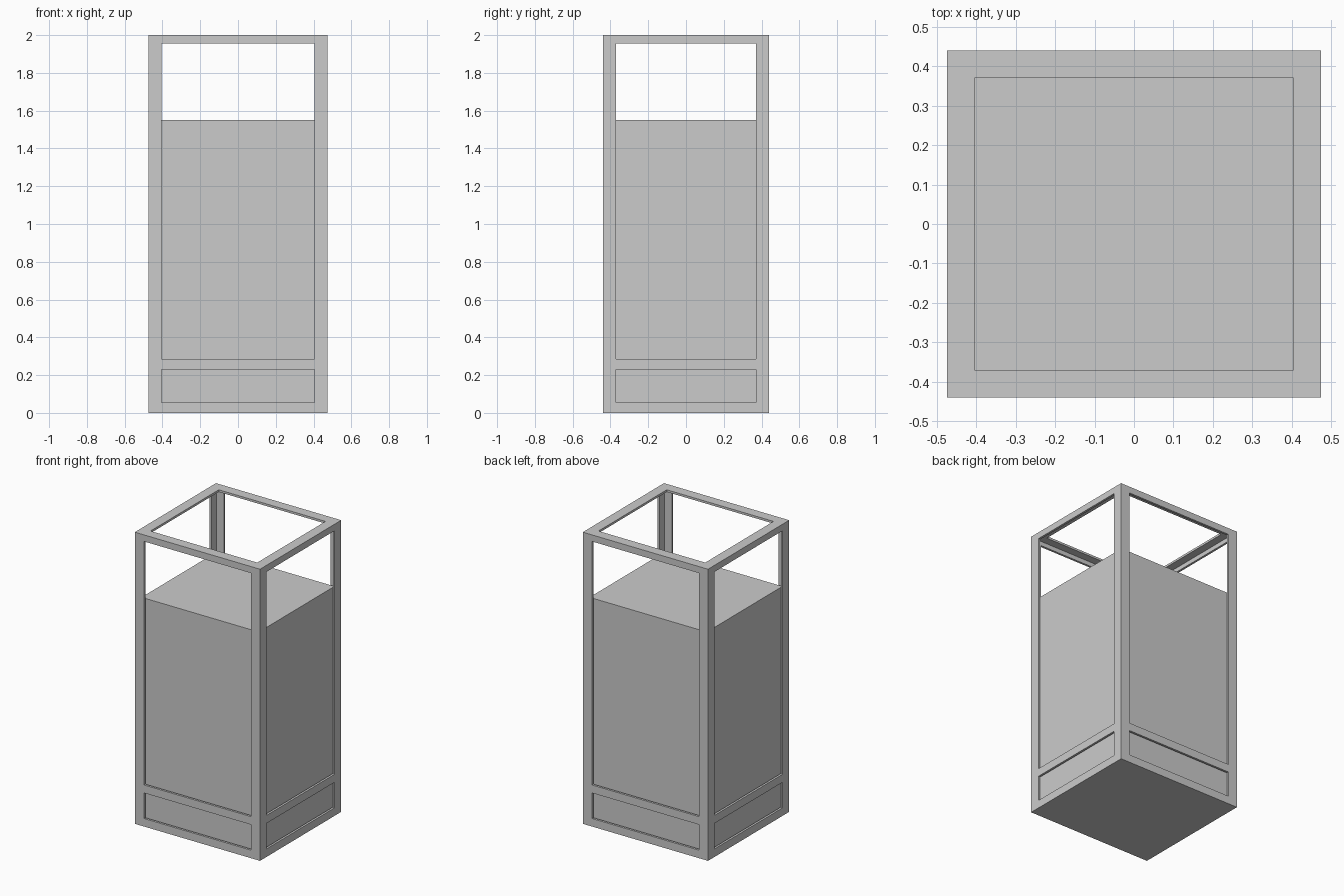
import bpy, bmesh
from mathutils import Matrix, Vector

if "Cube" in bpy.data.objects:
    bpy.data.objects.remove(bpy.data.objects["Cube"])

HX, HY, H = 0.475, 0.44, 2.0      # half width, half depth, height
POST, T = 0.07, 0.015             # visible strip width, sheet thickness


def box(name, lo, hi):
    lo, hi = Vector(lo), Vector(hi)
    bm = bmesh.new()
    size = Matrix.Diagonal((*(hi - lo), 1))
    bmesh.ops.create_cube(bm, size=1, matrix=Matrix.Translation((lo + hi) / 2) @ size)
    mesh = bpy.data.meshes.new(name)
    bm.to_mesh(mesh)
    bm.free()
    ob = bpy.data.objects.new(name, mesh)
    bpy.context.collection.objects.link(ob)
    return ob


# Thin angle-section frame: a hollow box with windows cut in the walls and top
frame = box("frame", (-HX, -HY, 0), (HX, HY, H))
ix, iy = HX - POST, HY - POST
cutters = [box("cavity_cutter", (-HX + T, -HY + T, T), (HX - T, HY - T, H - T)),
           box("top_cutter", (-ix, -iy, 1.0), (ix, iy, H + 0.1))]
for z0, z1 in ((0.055, 0.23), (0.285, 1.955)):
    cutters.append(box("front_back_cutter", (-ix, -1, z0), (ix, 1, z1)))
    cutters.append(box("side_cutter", (-1, -iy, z0), (1, iy, z1)))
for c in cutters:
    c.hide_render = True
    mod = frame.modifiers.new("cut", 'BOOLEAN')
    mod.operation = 'DIFFERENCE'
    mod.solver = 'EXACT'
    mod.object = c

# Bake the cuts and drop the cutters
bpy.context.view_layer.update()
baked = bpy.data.meshes.new_from_object(
    frame.evaluated_get(bpy.context.evaluated_depsgraph_get()))
frame.modifiers.clear()
frame.data = baked
for c in cutters:
    bpy.data.objects.remove(c, do_unlink=True)

# Solid body standing inside the frame, open space above it
R = 0.03
box("inner_body", (-HX + R, -HY + R, T), (HX - R, HY - R, 1.55))
